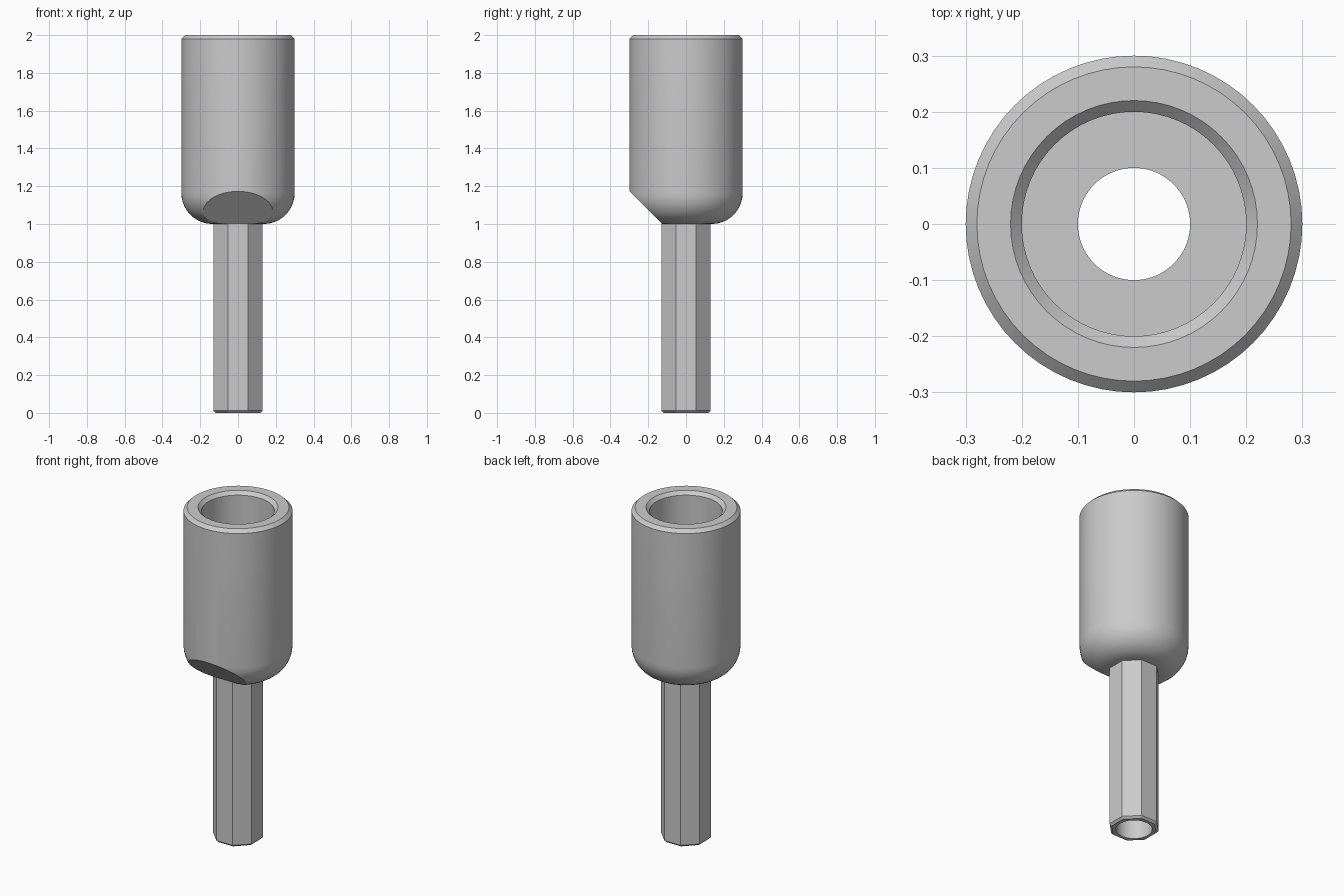
import bpy
import bmesh
from math import cos, sin, pi, radians

SEGMENTS = 64
HOLE_R = 0.10
STEM_R = 0.13      # centre to flat
CUP_R = 0.30
BORE_R = 0.20
CUP_BASE = 1.0
CUP_FLOOR = 1.1
TOP = 2.0
FILLET = 0.165
CHAMFER = 0.02

cube = bpy.data.objects.get("Cube")
if cube:
    bpy.data.objects.remove(cube, do_unlink=True)

steel = bpy.data.materials.new("grey steel")
steel.use_nodes = True
grey = (0.6, 0.6, 0.6, 1.0)
steel.diffuse_color = grey
steel.node_tree.nodes["Principled BSDF"].inputs["Base Color"].default_value = grey


def octagon(angle):
    """Radius factor that turns a circle into an octagon with flats on the axes."""
    return 1 / cos((angle + pi / 8) % (pi / 4) - pi / 8)


def lathe(profile):
    """Revolve a closed loop of (radius, height, is_octagonal) points."""
    bm = bmesh.new()
    rings = []
    for r, z, is_oct in profile:
        ring = []
        for i in range(SEGMENTS):
            a = 2 * pi * i / SEGMENTS
            rad = r * octagon(a) if is_oct else r
            ring.append(bm.verts.new((rad * cos(a), rad * sin(a), z)))
        rings.append(ring)
    for k, ring in enumerate(rings):
        nxt = rings[(k + 1) % len(rings)]
        for i in range(SEGMENTS):
            j = (i + 1) % SEGMENTS
            bm.faces.new((ring[i], ring[j], nxt[j], nxt[i]))
    bmesh.ops.recalc_face_normals(bm, faces=bm.faces[:])
    return bm


def finish(bm, name):
    bmesh.ops.recalc_face_normals(bm, faces=bm.faces[:])
    mesh = bpy.data.meshes.new(name)
    bm.to_mesh(mesh)
    bm.free()
    mesh.materials.append(steel)
    obj = bpy.data.objects.new(name, mesh)
    bpy.context.collection.objects.link(obj)
    bpy.ops.object.select_all(action='DESELECT')
    obj.select_set(True)
    bpy.context.view_layer.objects.active = obj
    bpy.ops.object.shade_smooth_by_angle(angle=radians(30))
    return obj


# Cup: rounded base, chamfered rim, flat-bottomed bore and central hole
steps = 10
fillet = [(CUP_R - FILLET + FILLET * sin(a), CUP_BASE + FILLET - FILLET * cos(a), False)
          for a in (pi / 2 * i / steps for i in range(steps + 1))]
cup = lathe([(HOLE_R, CUP_BASE, False)] + fillet + [
    (CUP_R, TOP - CHAMFER, False),
    (CUP_R - CHAMFER, TOP, False),
    (BORE_R + CHAMFER, TOP, False),
    (BORE_R, TOP - CHAMFER, False),
    (BORE_R, CUP_FLOOR, False),
    (HOLE_R, CUP_FLOOR, False),
])

# Slanted flat sliced off the lower front of the cup
cut = bmesh.ops.bisect_plane(
    cup, geom=cup.verts[:] + cup.edges[:] + cup.faces[:],
    plane_co=(0, -CUP_R, 1.173), plane_no=(0, -1, -1), clear_outer=True)
rim = [e for e in cut["geom_cut"] if isinstance(e, bmesh.types.BMEdge)]
bmesh.ops.holes_fill(cup, edges=rim, sides=0)
finish(cup, "cup")

# Hollow octagonal stem, its top tucked slightly into the cup
stem = lathe([
    (HOLE_R, 0, False),
    (STEM_R - 0.012, 0, True),
    (STEM_R, 0.012, True),
    (STEM_R, CUP_BASE + 0.01, True),
    (HOLE_R, CUP_BASE, False),
])
outer = [v for v in stem.verts if v.co.xy.length > HOLE_R + 0.01]
outer_set = set(outer)
flats = [e for e in stem.edges if all(v in outer_set for v in e.verts)]
bmesh.ops.dissolve_limit(stem, angle_limit=radians(1), verts=outer, edges=flats)
finish(stem, "stem")
